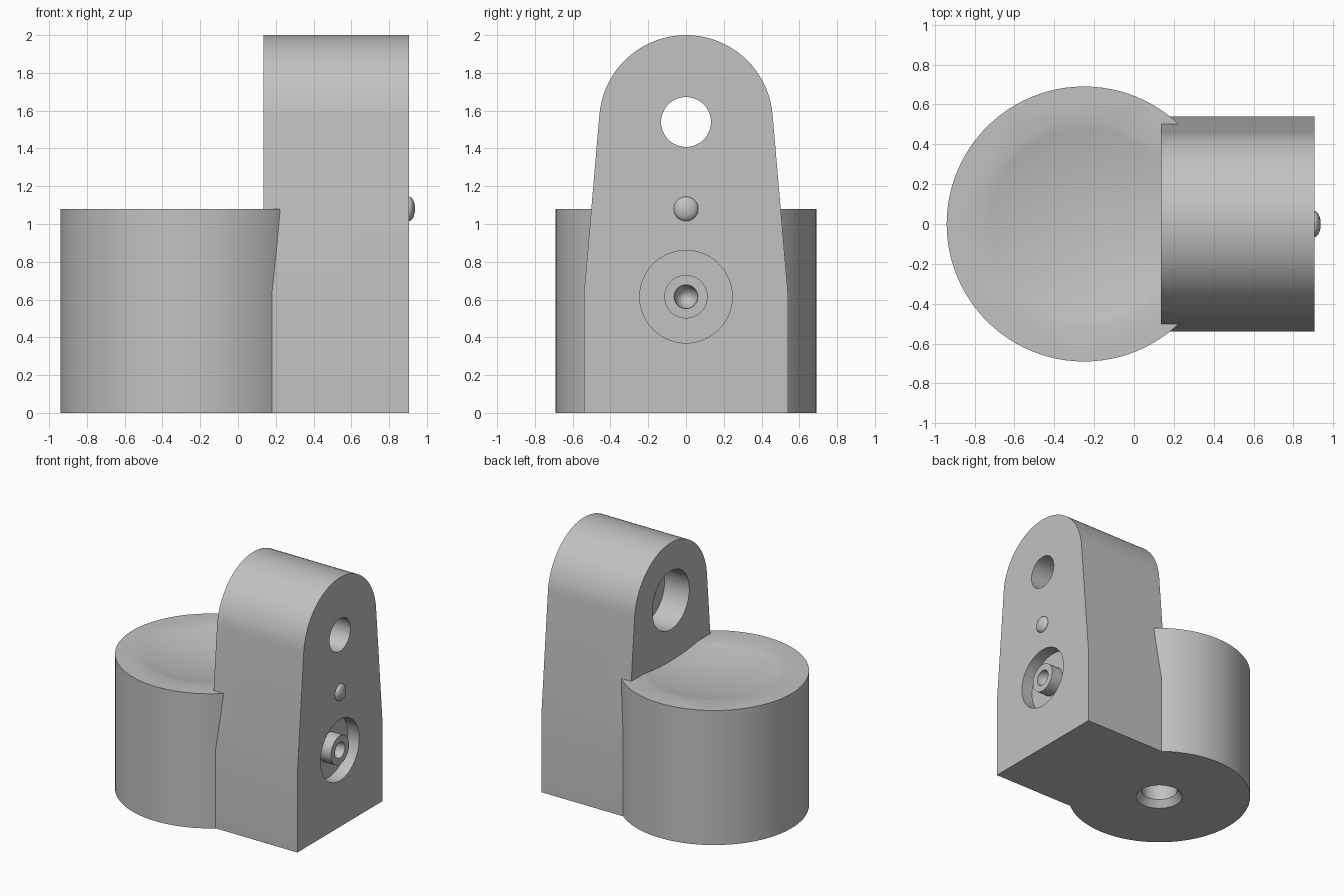
import bpy
import bmesh
from math import sin, cos, pi, radians
from mathutils import Matrix

cube = bpy.data.objects.get("Cube")
if cube:
    bpy.data.objects.remove(cube, do_unlink=True)

grey = bpy.data.materials.new("plain_grey")
grey.use_nodes = True
GREY = (0.54, 0.54, 0.54, 1)
grey.diffuse_color = GREY
grey.node_tree.nodes["Principled BSDF"].inputs["Base Color"].default_value = GREY

CUP_X, CUP_R, CUP_H = -0.25, 0.69, 1.08
FACE_IN, FACE_OUT = 0.135, 0.905
PIN_Z, ARCH_R = 1.54, 0.46
SOCKET_Z = 0.615


def finish(name, bm):
    bmesh.ops.recalc_face_normals(bm, faces=bm.faces)
    mesh = bpy.data.meshes.new(name)
    bm.to_mesh(mesh)
    bm.free()
    obj = bpy.data.objects.new(name, mesh)
    bpy.context.collection.objects.link(obj)
    mesh.materials.append(grey)
    return obj


def upright(name, x, z0, z1, r0, r1=None, segs=96):
    """Vertical cylinder or cone between two heights."""
    bm = bmesh.new()
    bmesh.ops.create_cone(bm, cap_ends=True, segments=segs, radius1=r0,
                          radius2=r0 if r1 is None else r1, depth=z1 - z0,
                          matrix=Matrix.Translation((x, 0, (z0 + z1) / 2)))
    return finish(name, bm)


def crosswise(name, x0, x1, z, r, segs=64):
    """Cylinder lying along x."""
    bm = bmesh.new()
    place = Matrix.Translation(((x0 + x1) / 2, 0, z)) @ Matrix.Rotation(pi / 2, 4, 'Y')
    bmesh.ops.create_cone(bm, cap_ends=True, segments=segs, radius1=r,
                          radius2=r, depth=x1 - x0, matrix=place)
    return finish(name, bm)


def ball(name, centre, scale, segs=32):
    bm = bmesh.new()
    bmesh.ops.create_uvsphere(bm, u_segments=segs, v_segments=segs // 2, radius=1,
                              matrix=Matrix.Translation(centre) @ Matrix.Diagonal((*scale, 1)))
    return finish(name, bm)


def combine(target, other, operation):
    """Apply a boolean and discard the second object."""
    mod = target.modifiers.new("bool", 'BOOLEAN')
    mod.operation, mod.solver, mod.object = operation, 'EXACT', other
    bpy.context.view_layer.objects.active = target
    bpy.ops.object.modifier_apply(modifier=mod.name)
    bpy.data.objects.remove(other, do_unlink=True)


# Round cup base with a shallow dished top
cup = upright("cup_base", CUP_X, 0, CUP_H, CUP_R)
dish_r, dish_depth = 0.52, 0.06
sphere_r = (dish_r ** 2 + dish_depth ** 2) / (2 * dish_depth)
bm = bmesh.new()
rings = 12
profile = [bm.verts.new((0, 0, CUP_H - dish_depth))]
for i in range(1, rings + 1):
    r = dish_r * i / rings
    profile.append(bm.verts.new(
        (r, 0, CUP_H - dish_depth + sphere_r - (sphere_r ** 2 - r * r) ** 0.5)))
profile += [bm.verts.new((dish_r, 0, CUP_H + 0.1)), bm.verts.new((0, 0, CUP_H + 0.1))]
edges = [bm.edges.new(pair) for pair in zip(profile, profile[1:])]
bmesh.ops.spin(bm, geom=profile + edges, cent=(0, 0, 0), axis=(0, 0, 1),
               angle=2 * pi, steps=64)
bmesh.ops.remove_doubles(bm, verts=bm.verts, dist=0.0001)
bmesh.ops.translate(bm, verts=bm.verts, vec=(CUP_X, 0, 0))
combine(cup, finish("dish_cutter", bm), 'DIFFERENCE')

# Chamfered blind hole in the underside
combine(cup, upright("hole_cutter", CUP_X, -0.1, 0.4, 0.135, segs=64), 'DIFFERENCE')
combine(cup, upright("chamfer_cutter", CUP_X, -0.02, 0.06, 0.19, 0.13, segs=64), 'DIFFERENCE')

# Tapered upright with an arched top
lean = radians(5)
outline = [(-0.54, 0), (0.54, 0), (0.54, 0.63)]
steps = 48
for i in range(steps + 1):
    a = lean + (pi - 2 * lean) * i / steps
    outline.append((ARCH_R * cos(a), PIN_Z + ARCH_R * sin(a)))
outline.append((-0.54, 0.63))
bm = bmesh.new()
face = bm.faces.new([bm.verts.new((FACE_IN, y, z)) for y, z in outline])
side = bmesh.ops.extrude_face_region(bm, geom=[face])
bmesh.ops.translate(bm, vec=(FACE_OUT - FACE_IN, 0, 0),
                    verts=[v for v in side["geom"] if isinstance(v, bmesh.types.BMVert)])
upright_block = finish("upright_block", bm)

# Stepped pin hole through the arch
combine(upright_block, crosswise("pin_cutter", 0, 1, PIN_Z, 0.132), 'DIFFERENCE')
combine(upright_block, crosswise("counterbore_cutter", 0, FACE_IN + 0.22, PIN_Z, 0.235), 'DIFFERENCE')

# Ring recess with a dimpled boss in its middle
ring = crosswise("ring_cutter", FACE_OUT - 0.1, 1, SOCKET_Z, 0.245)
combine(ring, crosswise("boss_core", 0.7, 1.1, SOCKET_Z, 0.115), 'DIFFERENCE')
combine(upright_block, ring, 'DIFFERENCE')
combine(upright_block, ball("dimple_cutter", (FACE_OUT, 0, SOCKET_Z), (0.09, 0.063, 0.063)), 'DIFFERENCE')

# Join the two solids
combine(upright_block, cup, 'UNION')
upright_block.name = "bracket_body"

# Small locating bump on the outer face
bump = ball("locating_bump", (FACE_OUT, 0, CUP_H), (0.032, 0.065, 0.065))

for obj in (upright_block, bump):
    bpy.ops.object.select_all(action='DESELECT')
    obj.select_set(True)
    bpy.context.view_layer.objects.active = obj
    bpy.ops.object.shade_smooth_by_angle(angle=radians(25))
